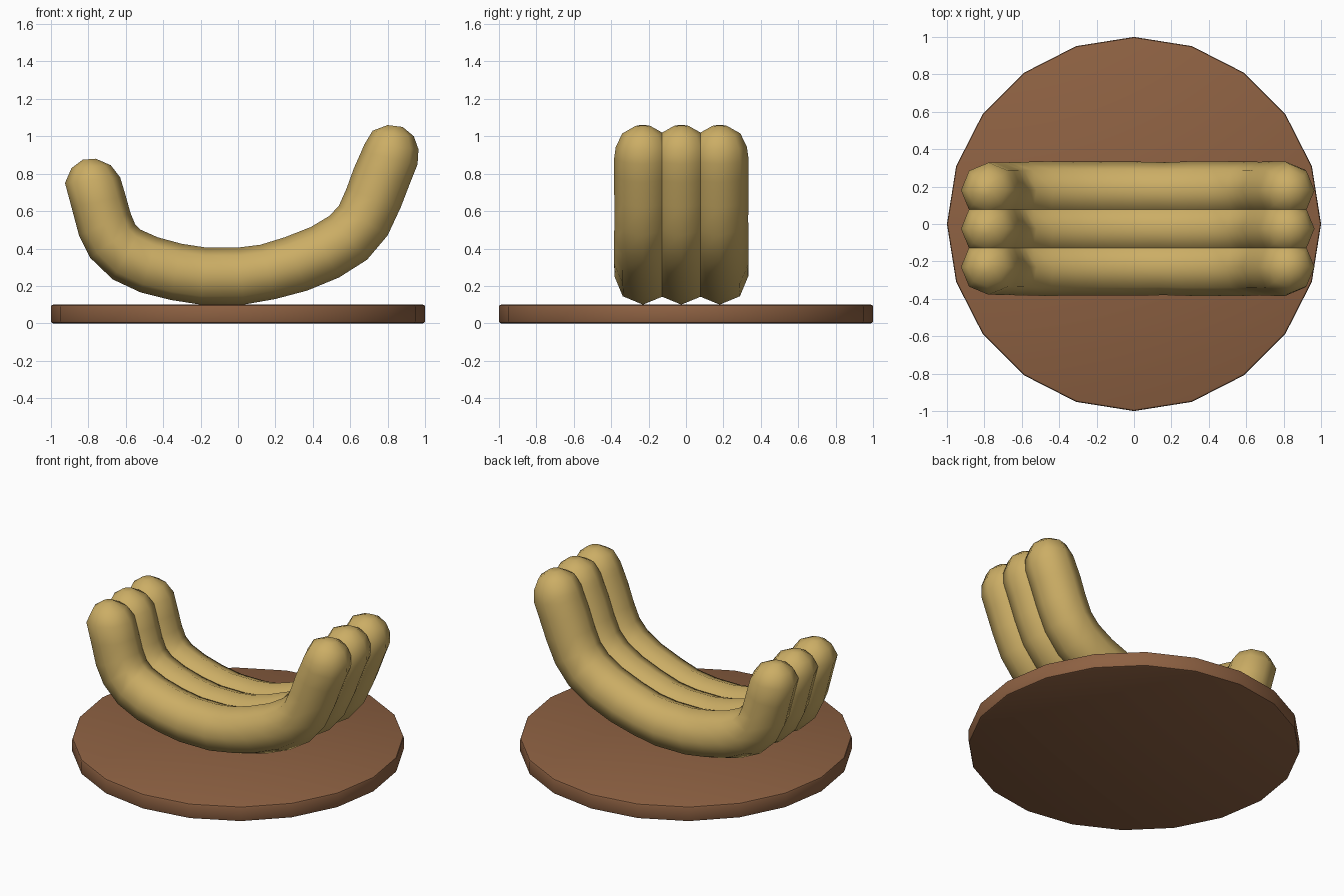
import bpy, bmesh, math
from mathutils import Vector

if "Cube" in bpy.data.objects:
    bpy.data.objects.remove(bpy.data.objects["Cube"])


def material(name, rgb):
    m = bpy.data.materials.new(name)
    m.diffuse_color = (*rgb, 1)
    m.use_nodes = True
    m.node_tree.nodes["Principled BSDF"].inputs["Base Color"].default_value = m.diffuse_color
    return m


def add_object(name, bm, mat, angle):
    bmesh.ops.recalc_face_normals(bm, faces=bm.faces)
    me = bpy.data.meshes.new(name)
    bm.to_mesh(me)
    bm.free()
    ob = bpy.data.objects.new(name, me)
    bpy.context.collection.objects.link(ob)
    me.materials.append(mat)
    bpy.ops.object.select_all(action='DESELECT')
    ob.select_set(True)
    bpy.context.view_layer.objects.active = ob
    bpy.ops.object.shade_smooth_by_angle(angle=math.radians(angle))
    return ob


wood = material("wood", (0.27, 0.12, 0.055))
yellow = material("banana_yellow", (0.60, 0.42, 0.13))

# Round plate: 20-sided disc with softened rims
bm = bmesh.new()
bmesh.ops.create_cone(bm, cap_ends=True, segments=20, radius1=1, radius2=1, depth=0.1)
bmesh.ops.translate(bm, verts=bm.verts, vec=(0, 0, 0.05))
rims = [e for e in bm.edges if any(len(f.verts) > 4 for f in e.link_faces)]
bmesh.ops.bevel(bm, geom=rims, offset=0.012, segments=2, profile=0.5, affect='EDGES')
add_object("plate", bm, wood, 35)

# Banana cross-sections: outer x, z and inner x, z from left tip to right tip
SECTIONS = [
    (-.83, .875, -.76, .88), (-.89, .83, -.68, .845), (-.925, .75, -.63, .78),
    (-.89, .62, -.60, .68), (-.85, .47, -.575, .59), (-.79, .35, -.55, .53),
    (-.67, .235, -.52, .50), (-.52, .165, -.43, .46), (-.36, .125, -.30, .425),
    (-.20, .10, -.17, .405), (.03, .10, 0, .405), (.20, .13, .12, .42),
    (.37, .175, .25, .46), (.54, .245, .39, .515), (.69, .34, .49, .575),
    (.80, .47, .54, .63), (.87, .62, .58, .72), (.92, .75, .62, .83),
    (.96, .85, .66, .92), (.965, .93, .675, .955), (.94, 1.0, .72, 1.03),
    (.88, 1.05, .80, 1.06),
]


def banana(name, y, sides=8):
    bm = bmesh.new()
    rings = []
    for ox, oz, ix, iz in SECTIONS:
        outer, inner = Vector((ox, y, oz)), Vector((ix, y, iz))
        centre, axis = (outer + inner) / 2, (outer - inner) / 2
        side = Vector((0, axis.length, 0))
        angles = [2 * math.pi * k / sides for k in range(sides)]
        rings.append([bm.verts.new(centre + axis * math.cos(a) + side * math.sin(a))
                      for a in angles])
    for a, b in zip(rings, rings[1:]):
        for k in range(sides):
            n = (k + 1) % sides
            bm.faces.new((a[k], a[n], b[n], b[k]))
    bm.faces.new(rings[0])
    bm.faces.new(rings[-1])
    return add_object(name, bm, yellow, 70)


# Three bananas side by side
for label, y in (("front", -0.23), ("middle", -0.025), ("back", 0.18)):
    banana(label + "_banana", y)
